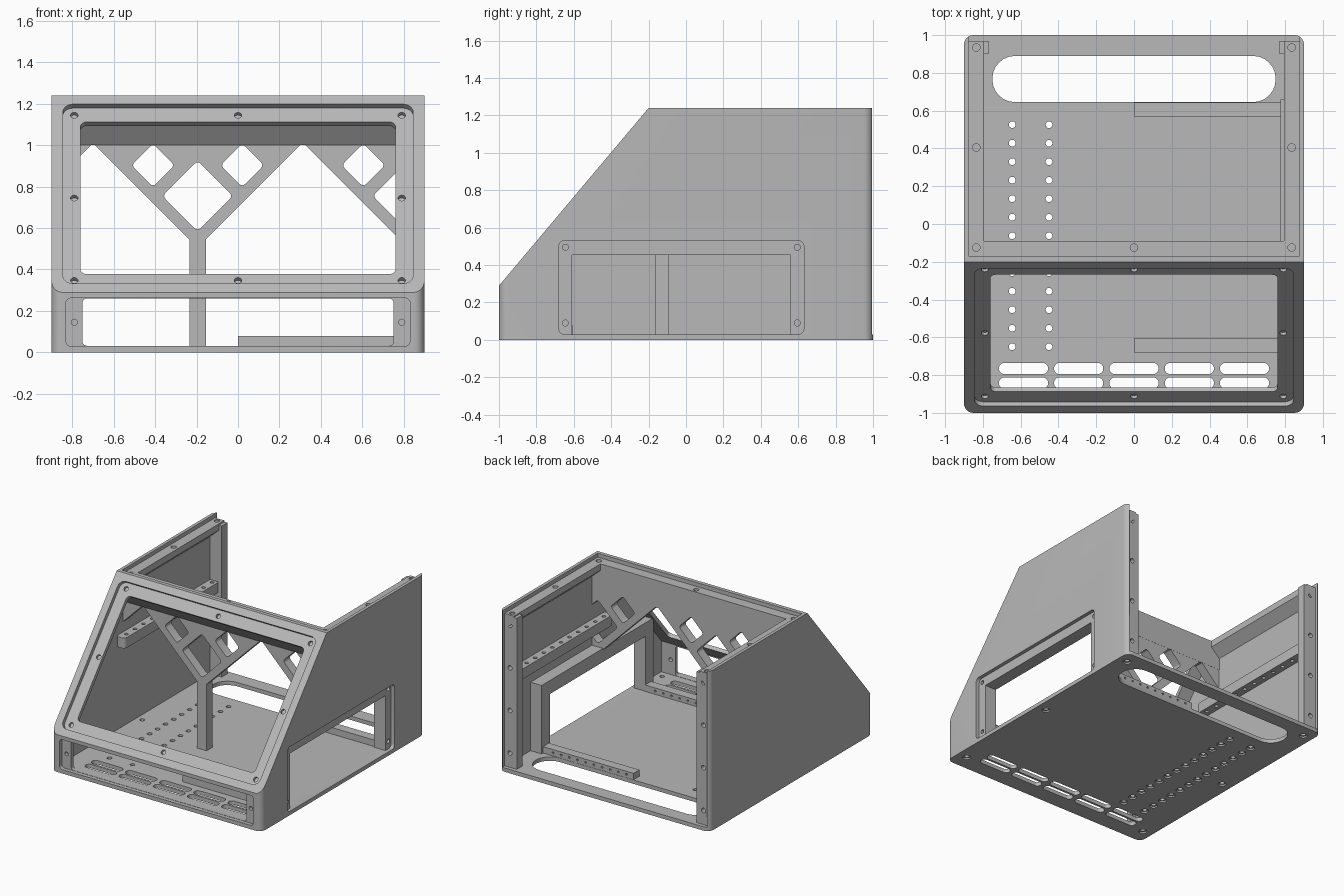
import bpy, bmesh, math
from mathutils import Matrix, Vector

cube = bpy.data.objects.get("Cube")
if cube:
    bpy.data.objects.remove(cube, do_unlink=True)

grey = bpy.data.materials.new("plain grey")
grey.use_nodes = True
GREY = (0.48, 0.48, 0.48, 1)
grey.diffuse_color = GREY
grey.node_tree.nodes["Principled BSDF"].inputs["Base Color"].default_value = GREY


def frame(origin, x, y):
    """Drawing plane: outlines lie in x, y and extrude along x cross y."""
    x, y = Vector(x).normalized(), Vector(y).normalized()
    m = Matrix((x, y, x.cross(y))).transposed().to_4x4()
    m.translation = origin
    return m


TOP = frame((0, 0, 0), (1, 0, 0), (0, 1, 0))        # depth = z
FRONT = frame((0, 0, 0), (1, 0, 0), (0, 0, 1))      # depth = -y
SIDE = frame((0, 0, 0), (0, 1, 0), (0, 0, 1))       # depth = x
SLANT = frame((0, -1, 0.29), (1, 0, 0), (0, 0.8, 0.95))


def rrect(x0, y0, x1, y1, r, n=6):
    """Rounded rectangle outline."""
    pts = []
    corners = ((x1 - r, y1 - r), (x0 + r, y1 - r), (x0 + r, y0 + r), (x1 - r, y0 + r))
    for q, (cx, cy) in enumerate(corners):
        for i in range(n + 1):
            a = (q + i / n) * math.pi / 2
            pts.append((cx + r * math.cos(a), cy + r * math.sin(a)))
    return pts


def rect(x0, y0, x1, y1):
    return [(x0, y0), (x1, y0), (x1, y1), (x0, y1)]


def circle(x, y, r, n=16):
    return [(x + r * math.cos(2 * math.pi * i / n), y + r * math.sin(2 * math.pi * i / n))
            for i in range(n)]


def diamond(x, y, half):
    c = math.sqrt(0.5)
    return [(x + (u - v) * c, y + (u + v) * c)
            for u, v in rrect(-half, -half, half, half, 0.02, 4)]


def prism(name, outlines, d0, d1, plane):
    bm = bmesh.new()
    for pts in outlines:
        low = [bm.verts.new((x, y, d0)) for x, y in pts]
        high = [bm.verts.new((x, y, d1)) for x, y in pts]
        bm.faces.new(low)
        bm.faces.new(high)
        for i in range(len(pts)):
            j = (i + 1) % len(pts)
            bm.faces.new((low[i], low[j], high[j], high[i]))
    bm.transform(plane)
    bmesh.ops.recalc_face_normals(bm, faces=bm.faces[:])
    me = bpy.data.meshes.new(name)
    bm.to_mesh(me)
    bm.free()
    me.materials.append(grey)
    ob = bpy.data.objects.new(name, me)
    bpy.context.scene.collection.objects.link(ob)
    return ob


def cut(ob, outlines, d0, d1, plane, operation='DIFFERENCE'):
    tool = prism("cutter", outlines, d0, d1, plane)
    mod = ob.modifiers.new("cut", 'BOOLEAN')
    mod.operation, mod.solver, mod.object = operation, 'EXACT', tool
    dg = bpy.context.evaluated_depsgraph_get()
    dg.update()
    me = bpy.data.meshes.new_from_object(ob.evaluated_get(dg))
    ob.modifiers.clear()
    ob.data = me
    bpy.data.objects.remove(tool, do_unlink=True)


# Shell: sloped wedge with rounded upright corners, hollowed from back and top
wedge = [(-1.1, 0), (-1.1, 0.171), (-0.2, 1.24), (1.1, 1.24), (1.1, 0)]
shell = prism("enclosure_shell", [wedge], -1, 1, SIDE)
cut(shell, [rrect(-0.9, -1, 0.9, 1, 0.05)], -0.1, 1.4, TOP, 'INTERSECT')
cavity = [(-0.94, 0.03), (-0.94, 0.269), (-0.24, 1.1), (-0.165, 1.0), (-0.09, 1.0),
          (-0.09, 1.4), (1.2, 1.4), (1.2, 0.03)]
cut(shell, [cavity], -0.87, 0.87, SIDE)
cut(shell, [rect(-0.875, -0.17, 0.875, 1.2)], 1.21, 1.4, TOP)       # lid seat
cut(shell, [rect(-0.875, 0.03, 0.875, 1.4)], -1.2, -0.97, FRONT)    # back panel seat

# Sloped display opening
cut(shell, [rrect(-0.845, 0.055, 0.845, 1.187, 0.05)], -0.03, 0.1, SLANT)
cut(shell, [rrect(-0.76, 0.14, 0.76, 1.10, 0.03)], -0.09, 0.05, SLANT)
slant_holes = [(x, s) for x in (-0.79, 0.79) for s in (0.1, 0.62, 1.142)]
slant_holes += [(0, 0.1), (0, 1.142)]
cut(shell, [circle(x, s, 0.018) for x, s in slant_holes], -0.05, 0.1, SLANT)

# Lower front opening
cut(shell, [rrect(-0.83, 0.03, 0.83, 0.262, 0.025)], 0.97, 1.1, FRONT)
cut(shell, [rrect(-0.75, 0.032, 0.75, 0.26, 0.02)], 0.9, 1.05, FRONT)
cut(shell, [circle(s * 0.79, 0.145, 0.015) for s in (-1, 1)], 0.9, 1.05, FRONT)

# Side window through the left wall
cut(shell, [rrect(-0.68, 0.03, 0.63, 0.53, 0.03)], 0.8, 1.0, SIDE)

# Floor: cable slot, vents, mounting holes
cut(shell, [rrect(-0.75, 0.645, 0.75, 0.89, 0.12)], -0.1, 0.1, TOP)
cut(shell, [rrect(x - 0.13, y - 0.03, x + 0.13, y + 0.03, 0.029)
            for x in (-0.585, -0.293, 0, 0.293, 0.585) for y in (-0.765, -0.842)],
    -0.1, 0.1, TOP)
floor_holes = [(x, -0.65 + 0.098 * i) for x in (-0.645, -0.45) for i in range(13)]
floor_holes += [(s * 0.82, y) for s in (-1, 1) for y in (-0.88, 0, 0.9)]
cut(shell, [circle(x, y, 0.018) for x, y in floor_holes], -0.1, 0.1, TOP)
cut(shell, [circle(x, y, 0.029) for x, y in floor_holes], -0.1, 0.012, TOP)
parts = [shell]

# Lid flanges, back rails and drilled support bars on both sides
lid_holes = [circle(s * 0.835, y, 0.02) for s in (-1, 1) for y in (-0.125, 0.405, 0.935)]
lid_holes.append(circle(0, -0.125, 0.02))
cut(shell, lid_holes, 1.17, 1.4, TOP)
for s, side in ((1, "left"), (-1, "right")):
    profile = [(s * x, z) for x, z in
               ((0.795, 1.21), (0.795, 1.16), (0.872, 1.09), (0.872, 1.21))]
    flange = prism(side + "_lid_flange", [profile], -0.97, 0.095, FRONT)
    cut(flange, lid_holes, 1.17, 1.4, TOP)

    x0, x1 = sorted((s * 0.77, s * 0.872))
    rail = prism(side + "_back_rail", [rect(x0, 0.9, x1, 0.97)], 0.025, 1.2, TOP)
    cut(rail, [circle(s * 0.83, 0.14 + 0.33 * i, 0.018) for i in range(4)],
        -1.1, -0.92, FRONT)

    x0, x1 = sorted((s * 0.795, s * 0.872))
    bar = prism(side + "_support_bar", [rrect(x0, -0.25, x1, 0.91, 0.03)], 0.68, 0.76, TOP)
    cut(bar, [circle(s * 0.83, -0.18 + 0.105 * i, 0.014) for i in range(11)],
        0.6, 0.8, TOP)
    parts += [flange, rail, bar]

# Frame behind the side window
window = prism("side_window_frame", [rect(-0.71, 0.025, 0.66, 0.56)], 0.775, 0.872, SIDE)
cut(window, [rect(-0.61, 0.03, 0.56, 0.455)], 0.7, 1, SIDE)
cut(window, [circle(y, z, 0.016) for y in (-0.645, 0.595) for z in (0.09, 0.495)],
    0.83, 1, SIDE)
parts.append(window)

# Branching brace with diamond cutouts
C0, C1 = -0.195, 0.82
tree = [(C0 - 0.04, 0.02), (C0 + 0.04, 0.02), (C0 + 0.04, 0.545), (C0 + 0.503, 1.008),
        (C0 - 0.503, 1.008), (C0 - 0.04, 0.545)]
left_branch = [(C1 - 0.503, 1.008), (C1 - 0.04, 0.545), (0.872, 0.545), (0.872, 1.008)]
right_branch = [(-0.872, 1.008), (-0.872, 0.838), (-0.702, 1.008)]
brace = prism("branching_brace", [tree, left_branch, right_branch], 0.091, 0.164, FRONT)
cut(brace, [diamond(c + dx, z, h) for c in (C0, C1)
            for dx, z, h in ((-0.215, 0.903, 0.074), (0, 0.755, 0.12), (0.215, 0.903, 0.074))],
    0.05, 0.2, FRONT)
parts.append(brace)

# Floor rails
for name, y in (("front_floor_rail", -0.68), ("back_floor_rail", 0.57)):
    rail = prism(name, [rect(0, y, 0.776, y + 0.073)], 0.025, 0.08, TOP)
    cut(rail, [circle(0.06 + 0.07 * i, 0.055, 0.008, 8) for i in range(10)],
        -y - 0.1, -y - 0.05, FRONT)
    parts.append(rail)

# Smooth the rounded corners, keep hard edges
bpy.ops.object.select_all(action='DESELECT')
for ob in parts:
    ob.select_set(True)
bpy.context.view_layer.objects.active = shell
bpy.ops.object.shade_smooth_by_angle(angle=math.radians(30))
